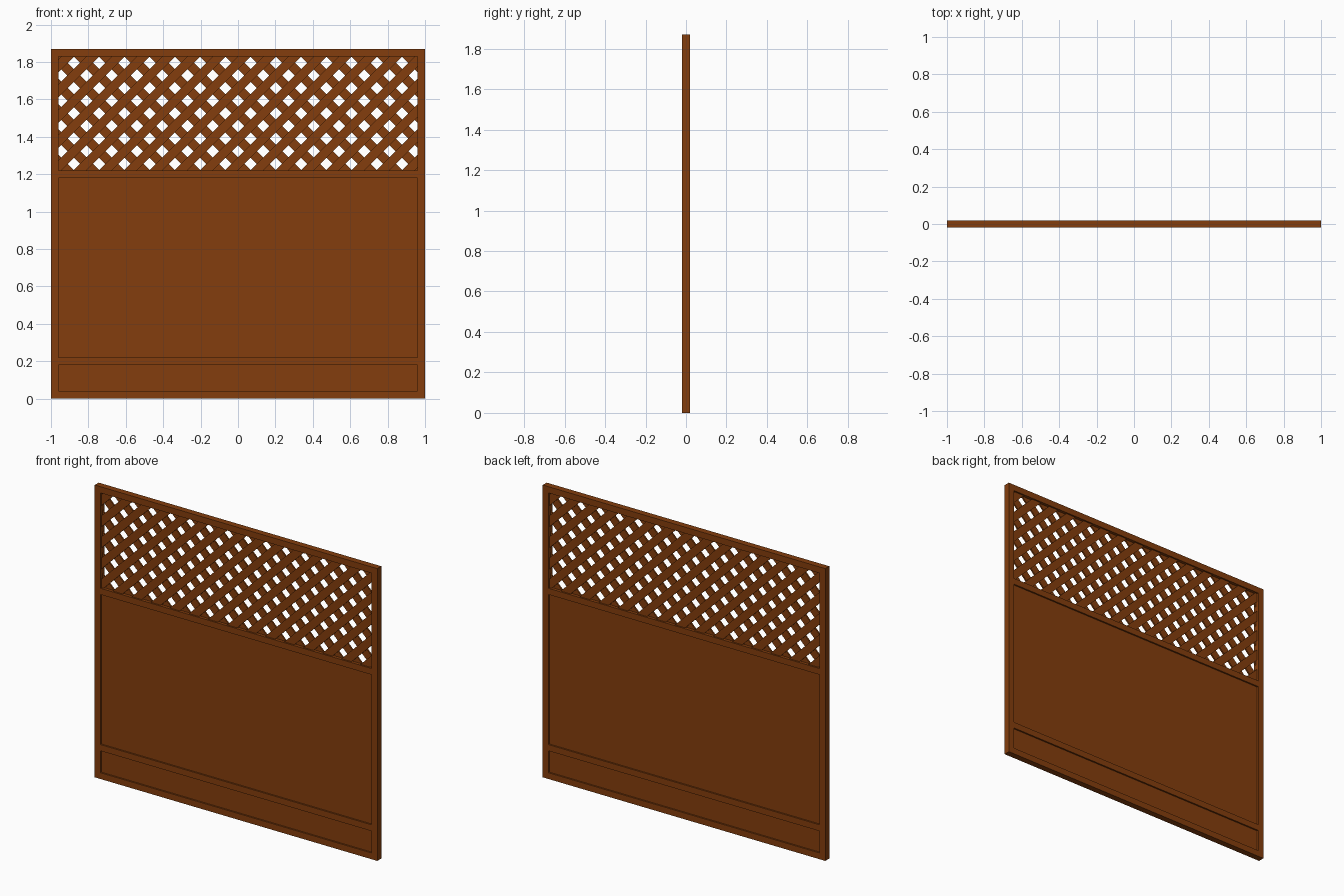
import bpy, bmesh, math
from mathutils import Vector, Matrix

if "Cube" in bpy.data.objects:
    bpy.data.objects.remove(bpy.data.objects["Cube"])

W, H, D, T = 2.0, 1.87, 0.04, 0.04      # width, height, depth, frame member width
Z_LOW, Z_MID = 0.18, 1.18               # undersides of the two cross rails

wood = bpy.data.materials.new("brown_wood")
wood.diffuse_color = (0.23, 0.048, 0.004, 1)
wood.use_nodes = True
wood.node_tree.nodes["Principled BSDF"].inputs["Base Color"].default_value = wood.diffuse_color


def finish(name, bm):
    bmesh.ops.recalc_face_normals(bm, faces=bm.faces)
    me = bpy.data.meshes.new(name)
    bm.to_mesh(me)
    bm.free()
    me.materials.append(wood)
    ob = bpy.data.objects.new(name, me)
    bpy.context.collection.objects.link(ob)
    return ob


def box(name, x0, x1, y0, y1, z0, z1):
    bm = bmesh.new()
    m = Matrix.Translation(((x0 + x1) / 2, (y0 + y1) / 2, (z0 + z1) / 2))
    m = m @ Matrix.Diagonal((x1 - x0, y1 - y0, z1 - z0, 1))
    bmesh.ops.create_cube(bm, size=1, matrix=m)
    return finish(name, bm)


# Outer frame and cross rails
xi = W / 2 - T
box("left_stile", -W / 2, -xi, -D / 2, D / 2, 0, H)
box("right_stile", xi, W / 2, -D / 2, D / 2, 0, H)
for name, z in (("bottom_rail", 0), ("lower_rail", Z_LOW),
                ("middle_rail", Z_MID), ("top_rail", H - T)):
    box(name, -xi, xi, -D / 2, D / 2, z, z + T)

# Recessed solid panels
box("kick_panel", -xi, xi, -0.01, 0.01, T, Z_LOW)
box("main_panel", -xi, xi, -0.01, 0.01, Z_LOW + T, Z_MID)

# Diagonal lattice: two crossed layers trimmed to the opening
z0, z1 = Z_MID + T, H - T
PITCH, SLAT = 0.135, 0.05               # horizontal pitch, slat width


def lattice_layer(name, sign, y):
    bm = bmesh.new()
    cz = (z0 + z1) / 2
    for i in range(-10, 11):
        m = Matrix.Translation((i * PITCH, y, cz))
        m = m @ Matrix.Rotation(sign * math.pi / 4, 4, 'Y')
        m = m @ Matrix.Diagonal((SLAT, 0.01, 1.2, 1))
        bmesh.ops.create_cube(bm, size=1, matrix=m)
    for co, no in (((-xi, 0, 0), (-1, 0, 0)), ((xi, 0, 0), (1, 0, 0)),
                   ((0, 0, z0), (0, 0, -1)), ((0, 0, z1), (0, 0, 1))):
        cut = bmesh.ops.bisect_plane(bm, geom=bm.verts[:] + bm.edges[:] + bm.faces[:],
                                     plane_co=co, plane_no=no, clear_outer=True)
        edges = [e for e in bm.edges if e.is_boundary]
        bmesh.ops.holes_fill(bm, edges=edges, sides=0)
    return finish(name, bm)


lattice_layer("lattice_front", 1, -0.005)
lattice_layer("lattice_back", -1, 0.005)
